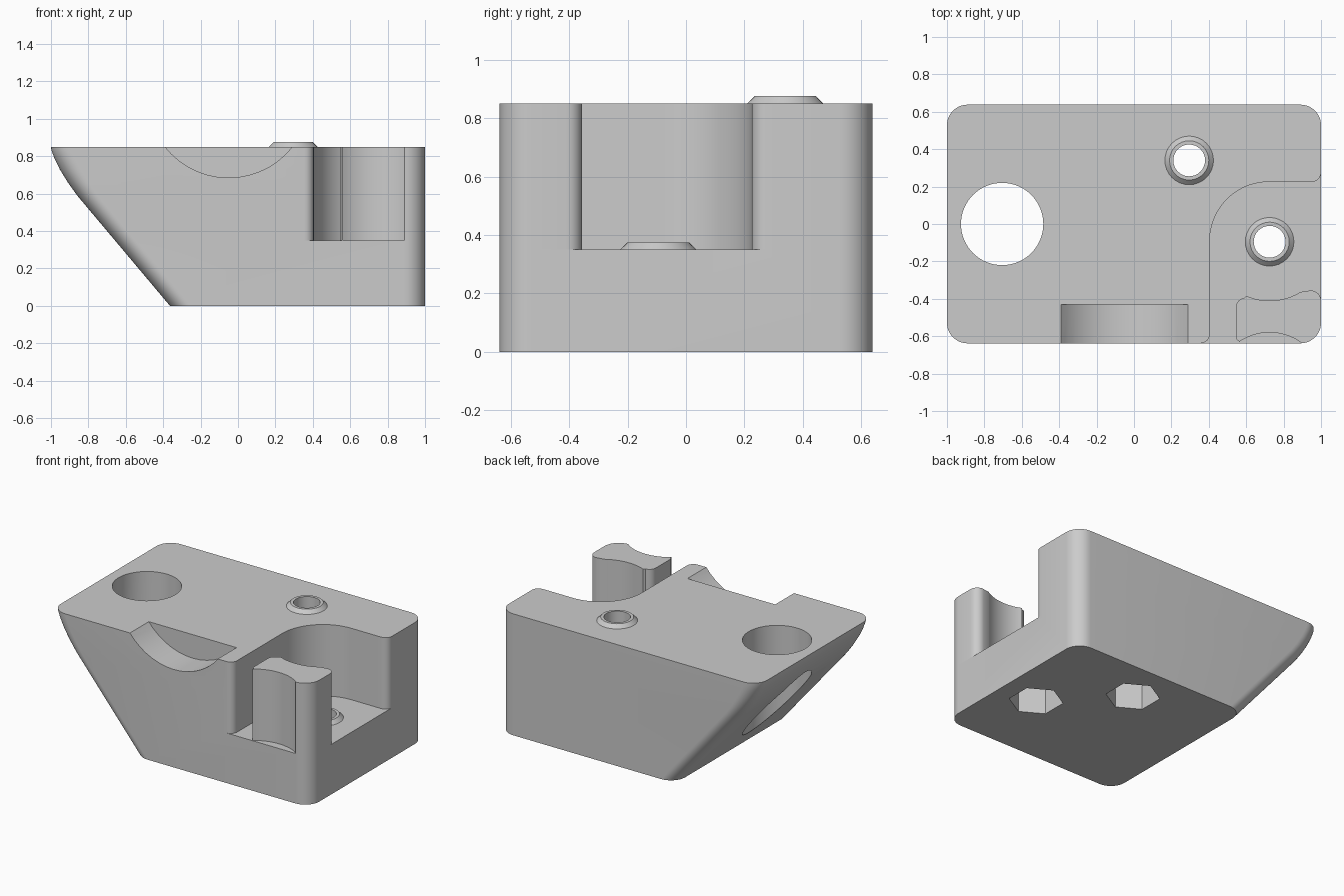
import bpy
import bmesh
from math import cos, sin, pi, radians, sqrt, atan2, degrees

if "Cube" in bpy.data.objects:
    bpy.data.objects.remove(bpy.data.objects["Cube"], do_unlink=True)

HALF_Y, TOP, FLOOR, CORNER = 0.638, 0.85, 0.35, 0.11
TALL_SCREW = (0.295, 0.34)
LOW_SCREW = (0.725, -0.095)
SWEEP = 0.315  # clearance radius around the low screw

grey = bpy.data.materials.new("light_grey")
grey.use_nodes = True
grey.diffuse_color = (0.6, 0.6, 0.6, 1)
grey.node_tree.nodes["Principled BSDF"].inputs["Base Color"].default_value = (0.6, 0.6, 0.6, 1)


def arc(cx, cy, r, a0, a1, n=12):
    angles = [radians(a0 + (a1 - a0) * i / n) for i in range(n + 1)]
    return [(cx + r * cos(a), cy + r * sin(a)) for a in angles]


def loft(name, rings, closed=False):
    """Skin a stack of rings; cap the ends, or join last to first."""
    bm = bmesh.new()
    loops = [[bm.verts.new(p) for p in ring] for ring in rings]
    pairs = list(zip(loops, loops[1:]))
    if closed:
        pairs.append((loops[-1], loops[0]))
    else:
        bm.faces.new(loops[0])
        bm.faces.new(loops[-1])
    for a, b in pairs:
        n = len(a)
        for i in range(n):
            j = (i + 1) % n
            bm.faces.new((a[i], a[j], b[j], b[i]))
    bmesh.ops.recalc_face_normals(bm, faces=bm.faces)
    mesh = bpy.data.meshes.new(name)
    bm.to_mesh(mesh)
    bm.free()
    mesh.materials.append(grey)
    ob = bpy.data.objects.new(name, mesh)
    bpy.context.collection.objects.link(ob)
    return ob


def prism(name, outline, z0, z1):
    return loft(name, [[(x, y, z) for x, y in outline] for z in (z0, z1)])


def select_only(ob):
    bpy.ops.object.select_all(action='DESELECT')
    ob.select_set(True)
    bpy.context.view_layer.objects.active = ob


def cut(target, cutter):
    cutter.hide_render = True
    mod = target.modifiers.new("cut", 'BOOLEAN')
    mod.operation = 'DIFFERENCE'
    mod.solver = 'EXACT'
    mod.object = cutter
    select_only(target)
    bpy.ops.object.modifier_apply(modifier=mod.name)
    bpy.data.objects.remove(cutter, do_unlink=True)


def rounded_rect(left, right, half, r):
    return (arc(right - r, half - r, r, 0, 90) + arc(left + r, half - r, r, 90, 180)
            + arc(left + r, r - half, r, 180, 270) + arc(right - r, r - half, r, 270, 360))


# Body: rounded rectangle whose left end leans outward with height
lean = [(-0.364, 0), (-0.86, 0.59), (-0.91, 0.66), (-0.953, 0.73),
        (-0.982, 0.79), (-0.997, 0.83), (-1, TOP)]
body = loft("body", [[(x, y, z) for x, y in rounded_rect(left, 1, HALF_Y, CORNER)]
                     for left, z in lean])

# Corner pocket with rounded mouths
pocket = ([(1.2, -0.8), (1.2, 0.275)] + arc(0.95, 0.275, 0.05, 0, -90, 6)
          + arc(0.72, -0.09, SWEEP, 90, 180, 24)
          + arc(0.355, 0.05 - HALF_Y, 0.05, 0, -90, 6) + [(0.355, -0.8)])
cut(body, prism("pocket_cutter", pocket, FLOOR, 1.2))

# Large vertical hole at the leaning end
cut(body, prism("large_hole_cutter", arc(-0.705, 0, 0.22, 0, 354.375, 63), -0.2, 1.2))

# Curved scoop in the front top edge
scoop = arc(-0.05, 1.118, 0.433, 0, 352.5, 47)
cut(body, loft("scoop_cutter", [[(x, y, z) for x, z in scoop] for y in (-0.8, -0.43)]))

# Screw holes, nut recesses and raised collars
for label, (cx, cy), base in (("tall", TALL_SCREW, TOP), ("low", LOW_SCREW, FLOOR)):
    cut(body, prism("screw_cutter", arc(cx, cy, 0.085, 0, 348.75, 31), -0.2, 1.2))
    cut(body, prism("nut_cutter", arc(cx, cy, 0.172, 30, 330, 5), -0.2, 0.2))
    section = [(0.13, base), (0.105, base + 0.025), (0.085, base + 0.025), (0.085, base)]
    loft(label + "_screw_collar",
         [[(x, y, z) for x, y in arc(cx, cy, r, 0, 348.75, 31)] for r, z in section],
         closed=True)

# Corner pillar: hollowed front and back, rounded corners
px, py = LOW_SCREW
back_start = degrees(atan2(-sqrt(SWEEP ** 2 - 0.125 ** 2), -0.125))
back_end = degrees(atan2(-sqrt(SWEEP ** 2 - 0.165 ** 2), 0.165))
front_half = 35.5
pillar = (arc(0.595, -0.445, 0.05, 180, 95, 6)
          + arc(px, py, SWEEP, back_start, back_end, 16)
          + arc(0.945, -0.41, 0.055, 110, 0, 8)
          + arc(1 - CORNER, CORNER - HALF_Y, CORNER, 0, -90)
          + arc(px, -0.87, 0.29, 90 - front_half, 90 + front_half, 16)
          + arc(0.573, -0.602, 0.028, 250, 180, 5))
prism("corner_pillar", pillar, FLOOR, TOP)

# Smooth the curved walls, keep the edges crisp
for ob in list(bpy.context.scene.objects):
    if ob.type == 'MESH' and grey.name in ob.data.materials:
        select_only(ob)
        bpy.ops.object.shade_smooth_by_angle(angle=radians(25))
